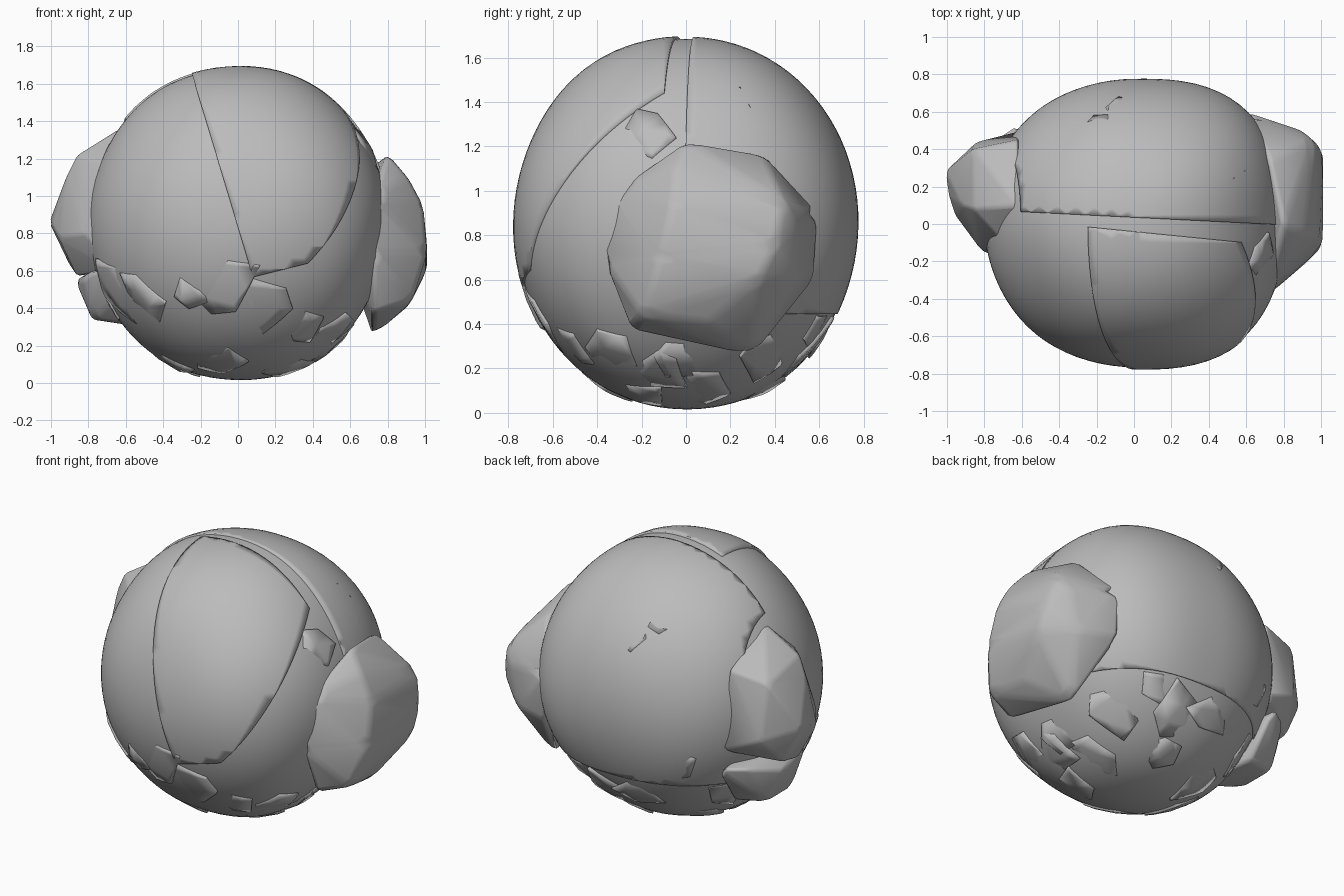
import bpy, bmesh, math, random
from mathutils import Vector

random.seed(4)
cube = bpy.data.objects.get("Cube")
if cube:
    bpy.data.objects.remove(cube, do_unlink=True)

stone = bpy.data.materials.new("grey_stone")
stone.use_nodes = True
GREY = (0.5, 0.5, 0.5, 1)
stone.diffuse_color = GREY
stone.node_tree.nodes["Principled BSDF"].inputs["Base Color"].default_value = GREY

CENTRE = Vector((0, 0, 0.85))
RADII = Vector((0.8, 0.77, 0.84))


def boulder_mesh(detail=5):
    """Rounded body, squarer in plan on its left half."""
    bm = bmesh.new()
    bmesh.ops.create_icosphere(bm, subdivisions=detail, radius=1)
    for v in bm.verts:
        x, y, z = v.co
        flat = math.hypot(x, y)
        if x > 0 and flat > 0:
            n = 2.5
            k = flat / (abs(x) ** n + abs(y) ** n) ** (1 / n)
            x, y = x * k, y * k
        wave = 1 + 0.008 * math.sin(5 * x + 2) * math.cos(4 * y + 3 * z)
        v.co = CENTRE + Vector((x * RADII.x, y * RADII.y, z * RADII.z)) * wave
    bm.normal_update()
    return bm


def finish(name, bm, angle=40, thickness=0, bevel=0):
    mesh = bpy.data.meshes.new(name)
    bm.to_mesh(mesh)
    bm.free()
    mesh.materials.append(stone)
    ob = bpy.data.objects.new(name, mesh)
    bpy.context.collection.objects.link(ob)
    if thickness:
        mod = ob.modifiers.new("Thickness", 'SOLIDIFY')
        mod.thickness, mod.offset = thickness, -1
    if bevel:
        mod = ob.modifiers.new("Worn edges", 'BEVEL')
        mod.width, mod.segments, mod.limit_method = bevel, 3, 'NONE'
    bpy.ops.object.select_all(action='DESELECT')
    ob.select_set(True)
    bpy.context.view_layer.objects.active = ob
    bpy.ops.object.shade_smooth_by_angle(angle=math.radians(angle))
    return ob


def shell(name, planes, lift=0.012, tilt=None, detail=5):
    """Slab of outer rock: the body surface trimmed by planes and lifted."""
    bm = boulder_mesh(detail)
    for point, normal in planes:
        geom = bm.verts[:] + bm.edges[:] + bm.faces[:]
        bmesh.ops.bisect_plane(bm, geom=geom, dist=1e-5, plane_co=point,
                               plane_no=Vector(normal).normalized(), clear_outer=True)
    for v in bm.verts:
        slope = tilt[1].dot(v.co - tilt[0]) if tilt else 0
        v.co += v.normal * (lift + slope)
    return finish(name, bm, thickness=0.03)


def lump(name, points, bevel=0.03):
    """Broken outcrop: worn convex hull around a few corners."""
    bm = bmesh.new()
    for p in points:
        bm.verts.new(p)
    result = bmesh.ops.convex_hull(bm, input=bm.verts[:])
    unused = {g for g in result["geom_interior"] + result["geom_unused"]
              if isinstance(g, bmesh.types.BMVert)}
    bmesh.ops.delete(bm, geom=list(unused), context='VERTS')
    bmesh.ops.recalc_face_normals(bm, faces=bm.faces[:])
    return finish(name, bm, angle=45, bevel=bevel)


# Main body and the big slabs split by the long cracks
finish("boulder_body", boulder_mesh())
shell("front_left_slab", [((-0.08, -0.7, 1.1), (-1, 0, -0.3)),
                          ((0, -0.04, 1.6), (0.1, 1, 0)),
                          ((0.63, -0.4, 1.2), (1, 1, -1)),
                          ((0.2, -0.7, 0.6), (0.25, 0, -1))])
shell("back_slab", [((-0.3, 0.05, 1.6), (-0.05, -1, 0)),
                    ((0, 0.7, 0.45), (0, 0, -1)),
                    ((-0.62, 0.3, 1.3), (-1, 0, 0.2))], lift=0.01)

# Left outcrop
lump("left_outcrop", [
    (0.91, -0.05, 1.1), (0.8, 0, 1.23), (0.99, -0.06, 0.95), (1.01, 0.4, 0.75),
    (1.01, 0.33, 0.6), (1.01, -0.12, 0.7), (0.93, -0.2, 0.44), (0.91, 0.1, 0.41),
    (0.72, 0.3, 0.25), (0.72, -0.25, 0.37), (0.72, -0.38, 0.7), (0.72, -0.33, 1.0),
    (0.9, 0.5, 0.85), (0.85, 0.5, 0.6), (0.72, 0.35, 1.17), (0.6, 0.6, 0.9),
    (0.6, 0.58, 0.6), (0.96, 0.44, 0.95)])

# Right outcrops, upper and lower
lump("right_upper_outcrop", [
    (-0.62, 0.1, 1.37), (-0.62, 0.45, 1.2), (-0.86, 0.4, 1.15), (-0.86, 0.08, 1.22),
    (-0.92, 0.1, 1.1), (-1.01, 0.28, 0.86), (-0.99, 0.15, 0.85), (-0.96, 0.05, 0.78),
    (-0.9, 0.3, 0.63), (-0.82, -0.14, 0.8), (-0.68, -0.2, 0.9), (-0.65, -0.2, 0.6),
    (-0.86, 0.1, 0.57), (-0.84, 0.44, 0.8), (-0.6, 0.5, 0.7), (-0.65, -0.15, 1.15)])
lump("right_lower_outcrop", [
    (-0.87, 0.25, 0.55), (-0.83, 0, 0.55), (-0.78, 0.3, 0.34), (-0.78, 0.05, 0.34),
    (-0.58, 0.1, 0.31), (-0.58, 0.35, 0.32), (-0.6, -0.2, 0.5), (-0.75, 0.45, 0.6),
    (-0.6, 0.55, 0.6), (-0.75, -0.15, 0.62), (-0.5, -0.05, 0.3)])


def flake(name, azimuth, height, size):
    """Jagged thin flake on the body, slightly tipped out at one edge."""
    az, h = math.radians(azimuth), (height - CENTRE.z) / RADII.z
    ring = math.sqrt(max(0, 1 - h * h))
    out = Vector((math.cos(az) * ring, math.sin(az) * ring, h))
    spot = CENTRE + out * RADII
    side = out.orthogonal().normalized()
    up = out.cross(side)
    planes = [(CENTRE, -out)]
    turn = random.uniform(0, math.tau)
    for i in range(5):
        a = turn + math.tau * (i + random.uniform(-0.3, 0.3)) / 5
        normal = side * math.cos(a) + up * math.sin(a)
        planes.append((spot + normal * size * random.uniform(0.6, 1.1), normal))
    shell(name, planes, lift=0.006, tilt=(spot, normal * 0.08), detail=4)


# Flakes scattered round the broken lower half, plus a few near the crown
for i in range(18):
    flake(f"lower_flake_{i + 1}", i * 20 + random.uniform(-8, 8),
          random.uniform(0.2, 0.62), random.uniform(0.09, 0.2))
for i in range(6):
    flake(f"base_flake_{i + 1}", i * 60 + 15, random.uniform(0.05, 0.14), 0.13)
for i, (azimuth, height) in enumerate([(95, 1.36), (112, 1.45), (20, 1.35), (-15, 1.25)]):
    flake(f"crown_flake_{i + 1}", azimuth, height, 0.1)
